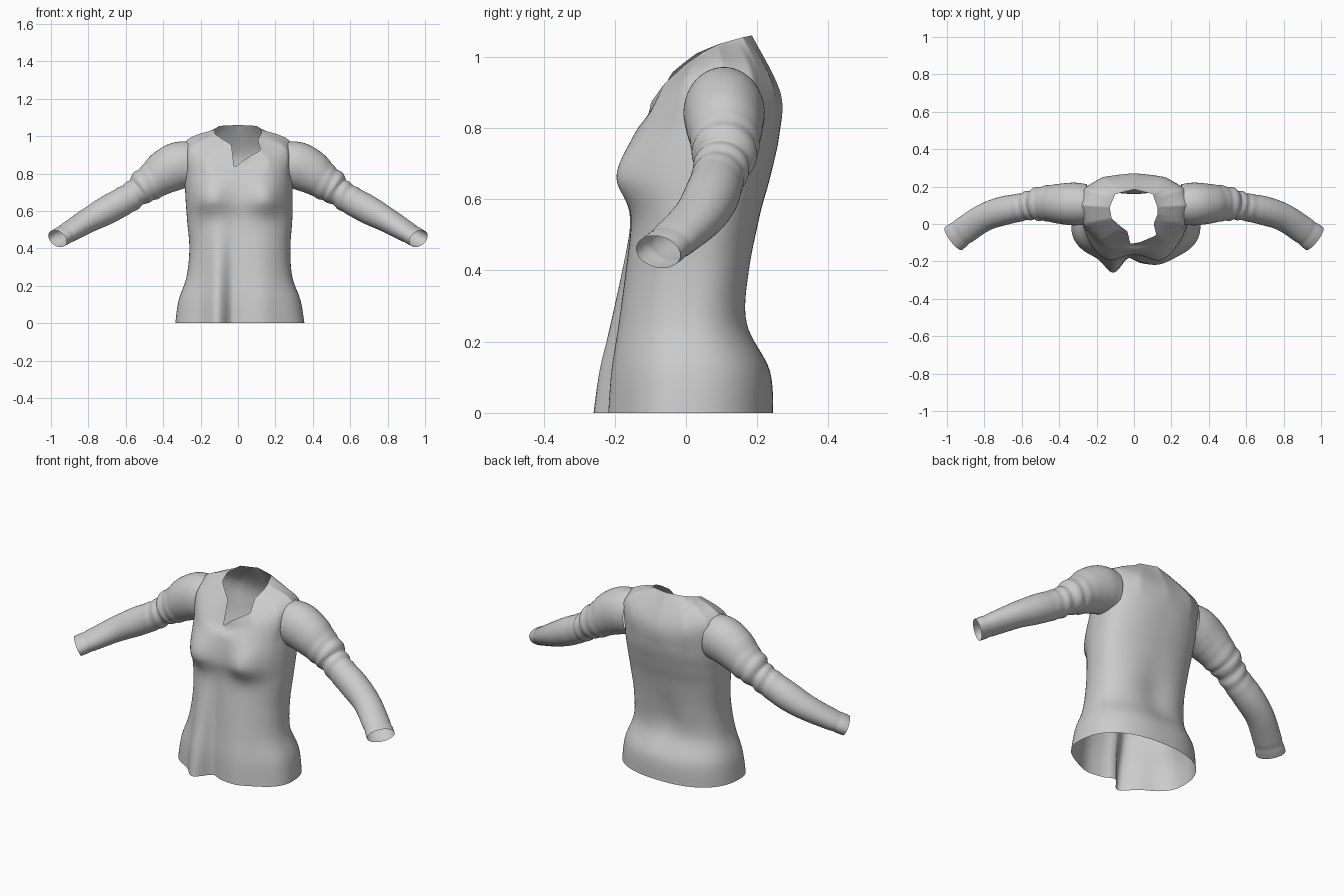
import bpy, bmesh, math
from mathutils import Vector

if "Cube" in bpy.data.objects:
    bpy.data.objects.remove(bpy.data.objects["Cube"])

cloth = bpy.data.materials.new("light_grey_cloth")
cloth.diffuse_color = (0.6, 0.6, 0.6, 1)
cloth.use_nodes = True
cloth.node_tree.nodes["Principled BSDF"].inputs["Base Color"].default_value = cloth.diffuse_color
N = 128


def lerp_table(table, a):
    """Linear lookup in rows of (key, x, y, z)."""
    for r0, r1 in zip(table, table[1:]):
        if a <= r1[0]:
            f = (a - r0[0]) / (r1[0] - r0[0])
            return Vector(r0[1:]).lerp(Vector(r1[1:]), f)
    return Vector(table[-1][1:])


def spline(keys, steps):
    """Catmull-Rom through rows of numbers."""
    k = [keys[0]] + list(keys) + [keys[-1]]
    out = []
    for i in range(1, len(k) - 2):
        for s in range(steps):
            t = s / steps
            out.append([0.5 * (2 * b + (c - a) * t + (2 * a - 5 * b + 4 * c - d) * t * t
                               + (3 * b - a - 3 * c + d) * t ** 3)
                        for a, b, c, d in zip(*k[i - 1:i + 3])])
    return out + [list(keys[-1])]


def bell(v, centre, width):
    return math.exp(-((v - centre) / width) ** 2)


def loft(name, rings, drop=None):
    """Skin closed rings into a smooth open tube; drop(centre) removes faces."""
    bm = bmesh.new()
    vs = [[bm.verts.new(p) for p in r] for r in rings]
    n = len(rings[0])
    for r0, r1 in zip(vs, vs[1:]):
        for i in range(n):
            j = (i + 1) % n
            bm.faces.new((r0[i], r0[j], r1[j], r1[i]))
    if drop:
        bad = [f for f in bm.faces if drop(f.calc_center_median())]
        bmesh.ops.delete(bm, geom=bad, context='FACES')
    bmesh.ops.recalc_face_normals(bm, faces=bm.faces)
    me = bpy.data.meshes.new(name)
    bm.to_mesh(me)
    bm.free()
    for p in me.polygons:
        p.use_smooth = True
    me.materials.append(cloth)
    ob = bpy.data.objects.new(name, me)
    bpy.context.collection.objects.link(ob)
    return ob


# Body: z, left width, right width, front y, back y, y of widest point
body = [(0, .335, .355, -.205, .245, -.01), (.12, .318, .335, -.2, .237, 0),
        (.25, .275, .29, -.185, .182, .01), (.4, .26, .28, -.168, .188, .03),
        (.55, .272, .29, -.152, .208, .05), (.66, .28, .292, -.155, .236, .07),
        (.78, .285, .29, -.14, .262, .09)]
# Yoke half ring by angle, mirrored for the other side
yoke = [(-90, 0, -.115, .815), (-60, .16, -.085, .87), (-30, .255, 0, .935),
        (0, .285, .1, .965), (30, .26, .185, .95), (60, .16, .245, .92), (90, 0, .265, .9)]
# Neckline with a front slit folded open to one side
neck = [(0, .125, .09, 1.035), (45, .1, .16, 1.055), (90, 0, .185, 1.06),
        (135, -.1, .16, 1.055), (180, -.13, .09, 1.035), (210, -.12, .03, 1.01),
        (235, -.075, -.01, .98), (252, -.035, -.04, .955), (268, -.02, -.105, .83),
        (280, .03, -.098, .872), (300, .12, -.06, .925), (320, .105, .0, .98),
        (340, .125, .05, 1.015), (360, .125, .09, 1.035)]


def spow(v, p):
    return math.copysign(abs(v) ** p, v)


def column(deg):
    a = math.radians(deg)
    c, s = math.cos(a), math.sin(a)
    pts = []
    for z, xl, xr, yf, yb, cy in body:
        w = xr if c > 0 else xl
        d = yb - cy if s > 0 else cy - yf
        pts.append((w * spow(c, .85), cy + d * spow(s, .85), z))
    side = deg if deg <= 90 else (180 - deg if deg <= 270 else deg - 360)
    y = lerp_table(yoke, side)
    pts += [(y.x if c >= 0 else -y.x, y.y, y.z), tuple(lerp_table(neck, deg))]
    out = []
    for x, y, z in spline(pts, 8):
        if s < 0:
            k = min(1, -s * 2)
            low = max(0, 1 - z / .62)
            # bust
            y -= k * .058 * (bell(x, .15, .095) + bell(x, -.15, .095)) * bell(z, .665, .085 if z < .665 else .11)
            # hanging folds in the front
            y -= k * low * .062 * bell(x, -.115, .055)
            y += k * low * .03 * bell(x, -.03, .035)
            y -= k * low * .02 * bell(x, .13, .08)
        else:
            # hollow in the small of the back
            y -= s * .02 * bell(x, 0, .1) * bell(z, .33, .14)
        out.append((x, y, z))
    return out


cols = [column(360 * i / N) for i in range(N)]
loft("shirt_body", list(zip(*cols)),
     lambda p: abs(p.x) > .2 and ((p.y - .1) / .1) ** 2 + ((p.z - .85) / .108) ** 2 < 1)

# Sleeve path: x, y, z, horizontal radius, vertical radius
arm = [(.255, .105, .848, .108, .122), (.32, .107, .842, .114, .126), (.39, .108, .808, .108, .118),
       (.45, .11, .765, .098, .1), (.505, .108, .728, .09, .09), (.54, .103, .7, .08, .076),
       (.6, .09, .66, .074, .076), (.7, .07, .605, .077, .076), (.8, .035, .55, .074, .066),
       (.9, -.03, .49, .074, .055), (.965, -.078, .452, .076, .05)]


def sleeve(name, sx):
    path = spline(arm, 8)
    rings = []
    for i, (x, y, z, rh, rv) in enumerate(path):
        a, b = path[max(i - 2, 0)], path[min(i + 2, len(path) - 1)]
        t = (Vector(b[:3]) - Vector(a[:3])).normalized()
        h = t.cross(Vector((0, 0, 1))).normalized()
        v = h.cross(t)
        ring = []
        for k in range(48):
            q = 2 * math.pi * k / 48
            # elbow wrinkles and the cuff seam
            m = 1 + .05 * bell(x, .54, .07) * math.sin(x * 125 + 1.5 * math.sin(q))
            m -= .05 * bell(x, .925, .008)
            p = Vector((x, y, z)) + m * (h * rh * math.cos(q) + v * rv * math.sin(q))
            ring.append((sx * p.x, p.y, p.z))
        rings.append(ring)
    return loft(name, rings)


sleeve("right_sleeve", 1)
sleeve("left_sleeve", -1)
